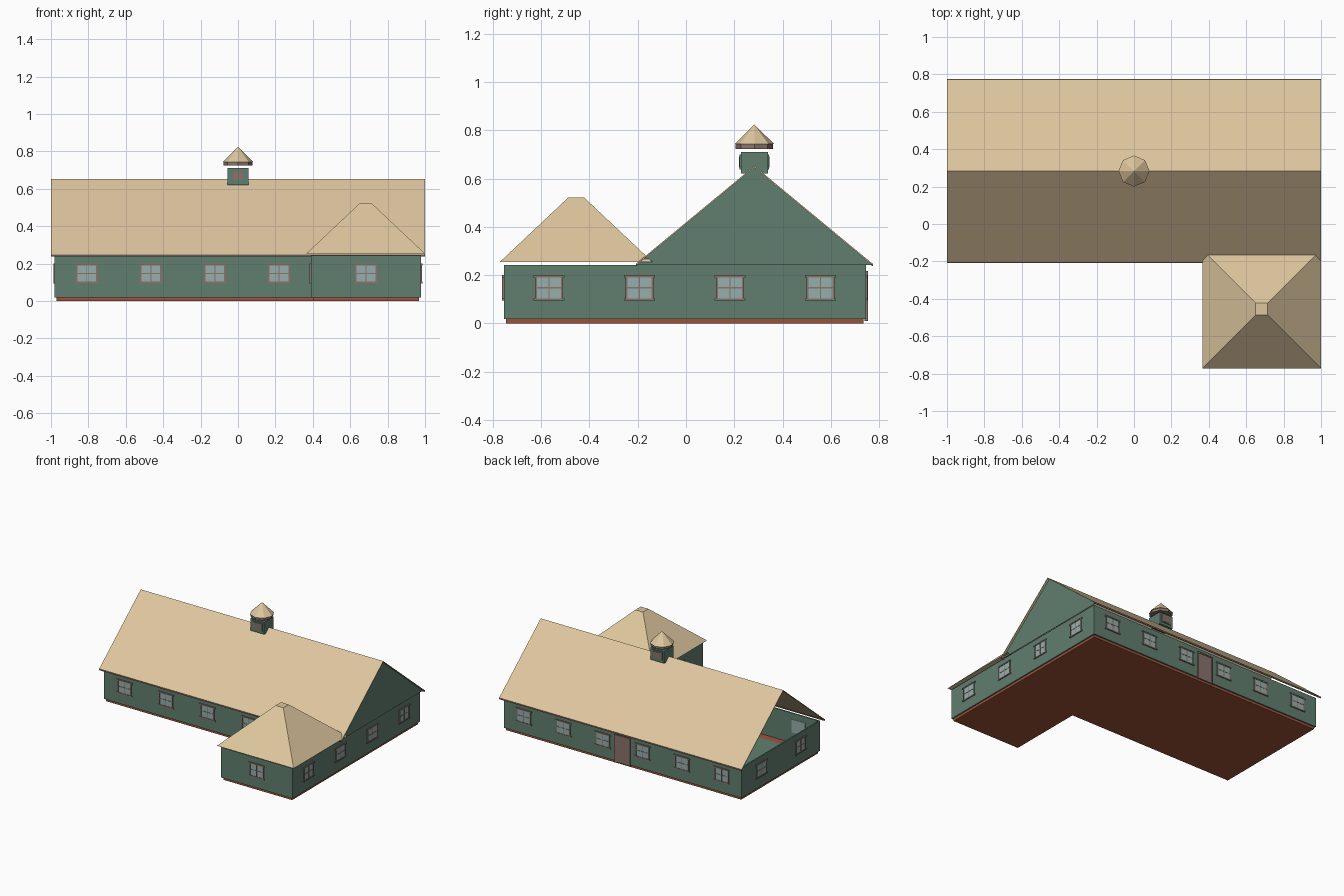
import bpy, bmesh, math
from mathutils import Vector, Matrix

if "Cube" in bpy.data.objects:
    bpy.data.objects.remove(bpy.data.objects["Cube"])


def material(name, rgb):
    lin = [(c / 255 / 12.92) if c < 11 else ((c / 255 + 0.055) / 1.055) ** 2.4 for c in rgb]
    m = bpy.data.materials.new(name)
    m.diffuse_color = (*lin, 1)
    m.use_nodes = True
    m.node_tree.nodes["Principled BSDF"].inputs["Base Color"].default_value = m.diffuse_color
    return m


TAN = material("roof tan", (222, 198, 158))
GREEN = material("wall green", (97, 127, 112))
BRICK = material("foundation brick", (158, 84, 57))
TRIM = material("trim brown", (138, 115, 107))
GLASS = material("window glass", (150, 175, 172))


def mesh_object(name, verts, faces, mat, thickness=0):
    me = bpy.data.meshes.new(name)
    me.from_pydata(verts, [], faces)
    me.materials.append(mat)
    ob = bpy.data.objects.new(name, me)
    bpy.context.collection.objects.link(ob)
    if thickness:
        mod = ob.modifiers.new("thickness", "SOLIDIFY")
        mod.thickness = thickness
        mod.offset = -1
        mod.use_even_offset = True
    return ob


def boxes(name, items, mats, matrix=None):
    """Join boxes given as (centre, size, material index) in one object."""
    bm = bmesh.new()
    for c, s, mi in items:
        m = Matrix.Translation(c) @ Matrix.Diagonal((*s, 1))
        made = bmesh.ops.create_cube(bm, size=1, matrix=m)["verts"]
        for f in {f for v in made for f in v.link_faces}:
            f.material_index = mi
    me = bpy.data.meshes.new(name)
    bm.to_mesh(me)
    bm.free()
    for m in mats:
        me.materials.append(m)
    ob = bpy.data.objects.new(name, me)
    bpy.context.collection.objects.link(ob)
    if matrix:
        ob.matrix_world = matrix
    return ob


def l_shape(d):
    """L-shaped footprint, counter-clockwise, inset by d."""
    return [(-.98 + d, -.18 + d), (.39 + d, -.18 + d), (.39 + d, -.755 + d),
            (.978 - d, -.755 + d), (.978 - d, .745 - d), (-.98 + d, .745 - d)]


def l_prism(name, d, z0, z1, mat, caps=True, thickness=0):
    p = l_shape(d)
    n = len(p)
    verts = [(x, y, z) for z in (z0, z1) for x, y in p]
    faces = [(i, (i + 1) % n, n + (i + 1) % n, n + i) for i in range(n)]
    if caps:
        faces += [tuple(reversed(range(n))), tuple(range(n, 2 * n))]
    return mesh_object(name, verts, faces, mat, thickness)


# Foundation, inner floor and hollow walls
l_prism("foundation", .01, 0, .02, BRICK)
l_prism("inner_floor", .07, .018, .023, GREEN)
l_prism("walls", 0, .018, .242, GREEN, caps=False, thickness=.01)


# Windows: local x along the wall, -y outwards, z up
def window(name, matrix):
    parts = [((0, .004, 0), (.112, .016, .098), 1)]
    for s in (-1, 1):
        parts.append(((s * .054, 0, 0), (.008, .013, .105), 0))
        parts.append(((0, 0, s * .048), (.13, .015, .009), 0))
    parts.append(((0, -.0005, 0), (.005, .01, .095), 0))
    parts.append(((0, -.0005, 0), (.104, .01, .005), 0))
    boxes(name, parts, [TRIM, GLASS], matrix)


corners = l_shape(0)
for w, count in enumerate((4, 1, 1, 4, 6, 2)):
    a, b = Vector(corners[w]), Vector(corners[(w + 1) % 6])
    turn = Matrix.Rotation(math.atan2(b.y - a.y, b.x - a.x), 4, "Z")
    for i in range(count):
        p = a.lerp(b, (i + .5) / count)
        window(f"window_{w}_{i}", Matrix.Translation((p.x, p.y, .147)) @ turn)

# Back door with a frame
boxes("back_door", [((0, .745, .11), (.115, .01, .195), 0)]
      + [((s * .06, .747, .112), (.009, .014, .205), 0) for s in (-1, 1)]
      + [((0, .747, .213), (.129, .014, .009), 0)], [TRIM])

# Main gable roof, open at the left end
profile = [(-.207, .247), (.283, .652), (.773, .247)]
verts = [(x, y, z) for x in (-1, 1) for y, z in profile]
mesh_object("main_roof", verts, [(0, 3, 4, 1), (1, 4, 5, 2)], TAN, .005)
mesh_object("right_gable", [(.985, -.205, .242), (.985, .771, .242), (.985, .283, .646)],
            [(0, 1, 2)], GREEN, .004)
boxes("eave_boards", [((0, y, .242), (2, .006, .01), 0) for y in (-.205, .771)], [TRIM])

# Hipped wing roof with a small flat top
quad = [(-1, -1), (1, -1), (1, 1), (-1, 1)]
verts = [(.6825 + h * u, -.455 + h * v, z) for h, z in ((.3165, .254), (.032, .522)) for u, v in quad]
mesh_object("wing_roof", verts,
            [(i, (i + 1) % 4, 4 + (i + 1) % 4, 4 + i) for i in range(4)]
            + [(3, 2, 1, 0), (4, 5, 6, 7)], TAN)

# Cupola: box with vents front and back, separate eight-sided cap
boxes("cupola_base", [((0, .283, .665), (.114, .112, .09), 0)], [GREEN])
for s in (-1, 1):
    y = .283 + s * .058
    boxes("cupola_vent", [((0, y, .669), (.085, .006, .062), 0),
                          ((0, y + s * .002, .669), (.06, .006, .046), 1)], [GREEN, TRIM])


def octagon(name, r1, r2, z0, z1, mat):
    bpy.ops.mesh.primitive_cone_add(vertices=8, radius1=r1, radius2=r2, depth=z1 - z0,
                                    location=(0, .283, (z0 + z1) / 2))
    ob = bpy.context.object
    ob.name = name
    ob.data.materials.append(mat)


octagon("cupola_rim", .078, .078, .723, .744, TRIM)
octagon("cupola_cap", .083, 0, .742, .824, TAN)
